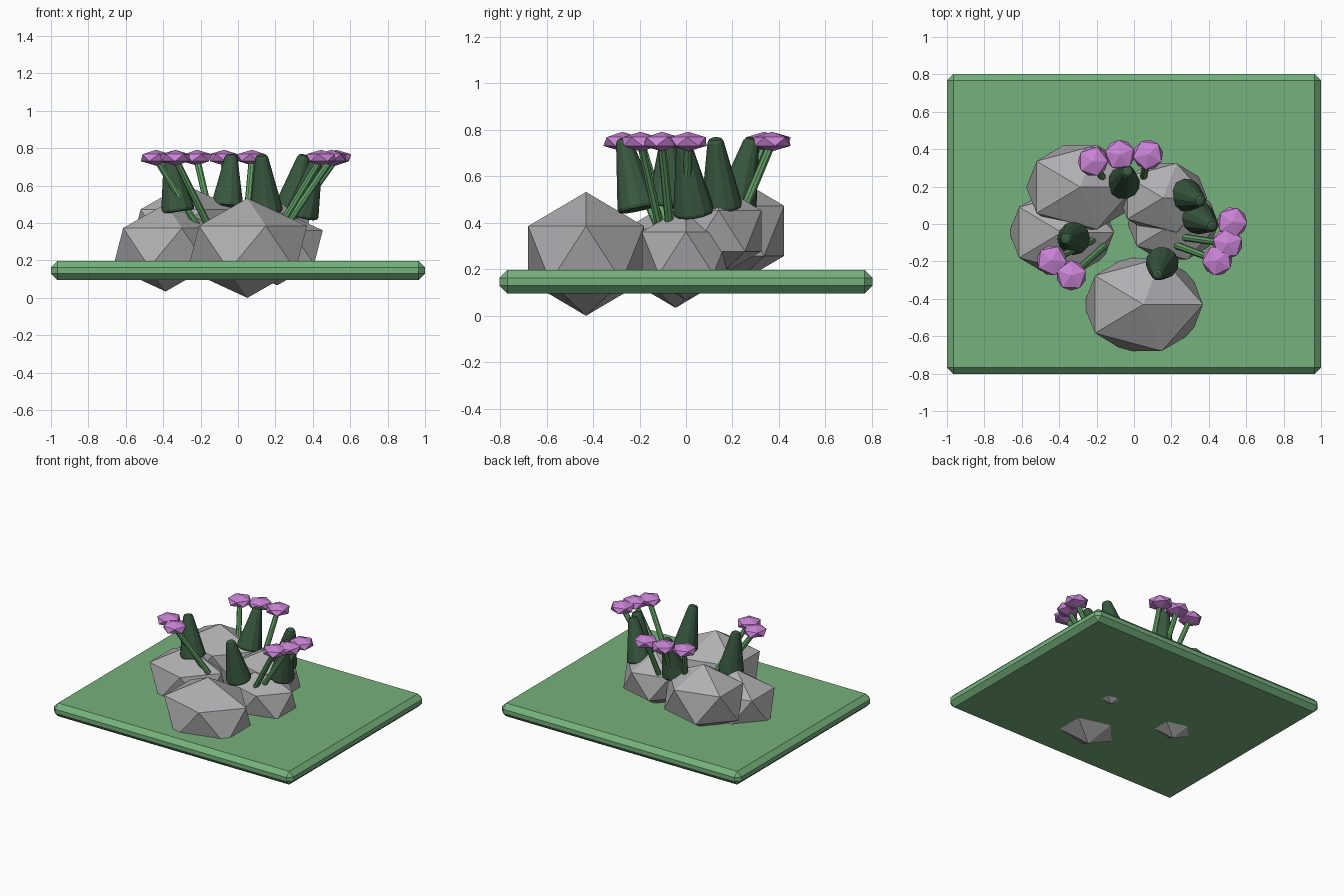
import bpy
from mathutils import Vector

if "Cube" in bpy.data.objects:
    bpy.data.objects.remove(bpy.data.objects["Cube"])


def material(name, color):
    m = bpy.data.materials.new(name)
    m.diffuse_color = (*color, 1)
    m.use_nodes = True
    m.node_tree.nodes["Principled BSDF"].inputs["Base Color"].default_value = m.diffuse_color
    return m


GRASS = material("grass_green", (0.18, 0.44, 0.20))
LEAF = material("dark_green", (0.04, 0.098, 0.05))
STEM = material("stem_green", (0.13, 0.38, 0.14))
PETAL = material("petal_purple", (0.59, 0.23, 0.67))
STONE = material("stone_grey", (0.43, 0.43, 0.44))


def finish(name, mat=None, bevel=0, segments=1):
    ob = bpy.context.object
    ob.name = name
    if mat:
        ob.data.materials.append(mat)
    if bevel:
        bpy.ops.object.transform_apply(location=False, rotation=False, scale=True)
        mod = ob.modifiers.new("bevel", 'BEVEL')
        mod.width, mod.segments = bevel, segments
        mod.limit_method = 'ANGLE'
    return ob


def blob(name, center, scale, mat=None, turn=0):
    bpy.ops.mesh.primitive_ico_sphere_add(subdivisions=1, radius=1, location=center,
                                          rotation=(0, 0, turn))
    bpy.context.object.scale = scale
    return finish(name, mat)


def taper(name, a, b, r1, r2, sides, mat, bevel=0, segments=1):
    a, b = Vector(a), Vector(b)
    d = b - a
    bpy.ops.mesh.primitive_cone_add(vertices=sides, radius1=r1, radius2=r2, depth=d.length,
                                    location=(a + b) / 2,
                                    rotation=d.to_track_quat('Z', 'Y').to_euler())
    ob = finish(name, mat)
    if bevel:
        mod = ob.modifiers.new("bevel", 'BEVEL')
        mod.width, mod.segments = bevel, segments
        mod.limit_method = 'ANGLE'
        mod.angle_limit = 0.9
    return ob


# ground slab with chamfered edges
bpy.ops.mesh.primitive_cube_add(size=1, location=(0, 0, 0.146))
bpy.context.object.scale = (2, 1.605, 0.1)
finish("ground", GRASS, 0.034)

# rocks: squashed low-poly spheres (centre, radius)
rocks = [((0.05, -0.43, 0.266), 0.357), ((-0.387, -0.045, 0.268), 0.314),
         ((-0.287, 0.197, 0.365), 0.323), ((0.21, 0.0, 0.27), 0.272),
         ((0.155, 0.14, 0.365), 0.264)]
for i, (c, r) in enumerate(rocks):
    blob(f"rock_{i}", c, (r, r * 0.82, r * 0.746), STONE)

# dark cone-shaped buds leaning outwards (base xyz, tip xyz)
buds = [((-0.32, -0.078, 0.46), (-0.365, -0.078, 0.765)),
        ((0.152, -0.205, 0.455), (0.125, -0.27, 0.765)),
        ((0.34, 0.035, 0.435), (0.42, -0.01, 0.74)),
        ((0.275, 0.155, 0.46), (0.355, 0.125, 0.765)),
        ((-0.058, 0.215, 0.475), (-0.035, 0.285, 0.765))]
for i, (a, b) in enumerate(buds):
    taper(f"bud_{i}", a, b, 0.092, 0.032, 12, LEAF, 0.018, 2)

# flowers: slanted stem (foot xy) and flattened head (xy)
flowers = [((-0.14, 0.20), (-0.22, 0.335)), ((-0.05, 0.22), (-0.075, 0.37)),
           ((0.045, 0.22), (0.075, 0.37)), ((0.27, 0.0), (0.525, 0.01)),
           ((0.26, -0.07), (0.50, -0.105)), ((0.23, -0.115), (0.445, -0.195)),
           ((-0.22, -0.085), (-0.44, -0.195)), ((-0.16, -0.12), (-0.335, -0.275))]
for i, (foot, head) in enumerate(flowers):
    taper(f"stem_{i}", (*foot, 0.39), (*head, 0.745), 0.02, 0.018, 8, STEM)
    blob(f"flower_head_{i}", (*head, 0.749), (0.09, 0.09, 0.042), PETAL, i * 0.4)
